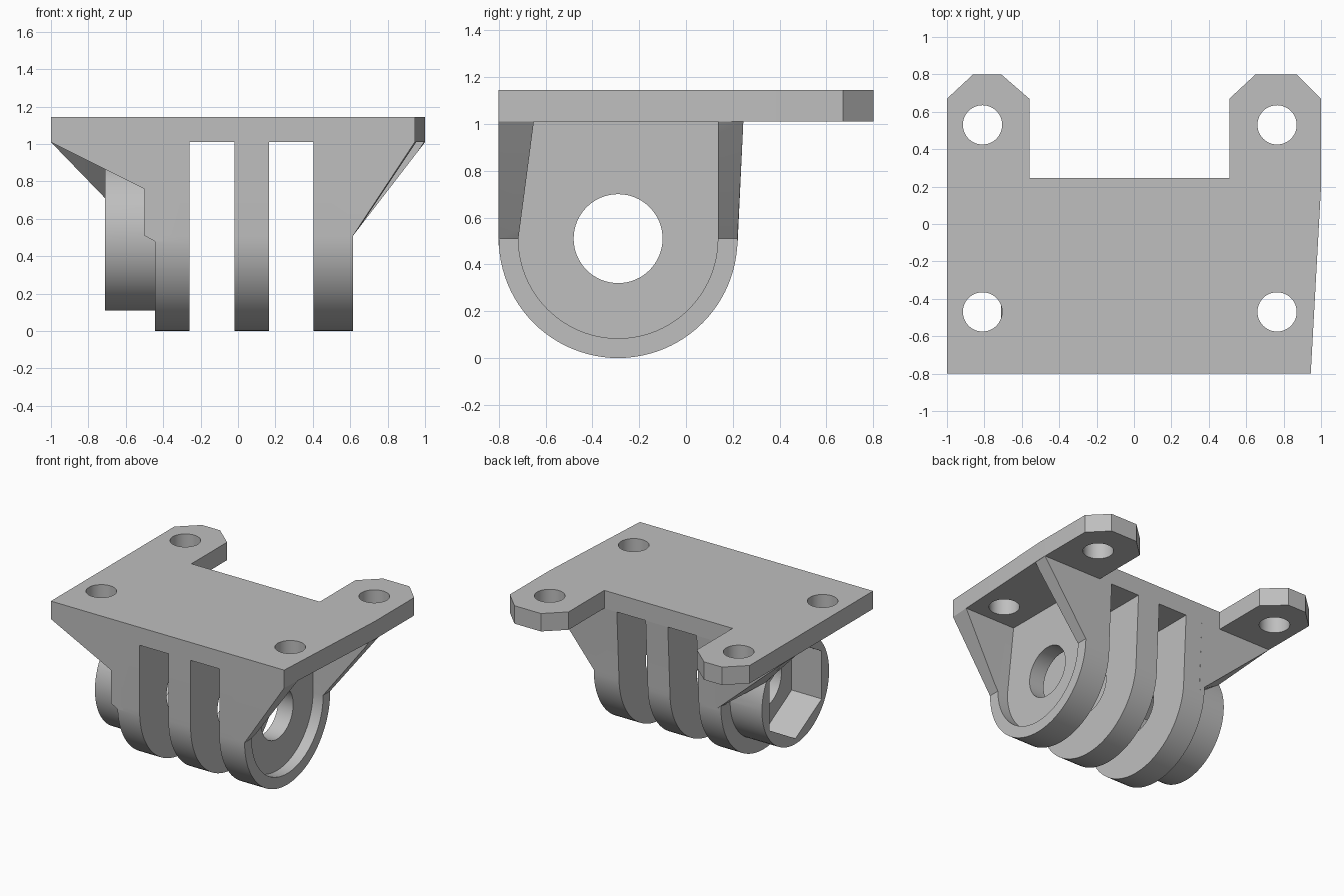
import bpy
import bmesh
from math import cos, sin, pi, radians

cube = bpy.data.objects.get("Cube")
if cube:
    bpy.data.objects.remove(cube, do_unlink=True)

grey = bpy.data.materials.new("plain grey")
grey.use_nodes = True
colour = (0.52, 0.52, 0.52, 1)
grey.diffuse_color = colour
grey.node_tree.nodes["Principled BSDF"].inputs["Base Color"].default_value = colour

PIVOT_Y, PIVOT_Z = -0.29, 0.51
UNDER, TOP = 1.01, 1.145
FRONT, BACK = -0.8, 0.245


def finish(name, bm):
    bmesh.ops.recalc_face_normals(bm, faces=bm.faces)
    mesh = bpy.data.meshes.new(name)
    bm.to_mesh(mesh)
    bm.free()
    mesh.materials.append(grey)
    obj = bpy.data.objects.new(name, mesh)
    bpy.context.collection.objects.link(obj)
    return obj


def prism(name, outline, axis, start, end):
    """Extrude a flat outline along one axis."""
    bm = bmesh.new()

    def place(p):
        p = list(p)
        p.insert(axis, start)
        return p
    face = bm.faces.new([bm.verts.new(place(p)) for p in outline])
    new = bmesh.ops.extrude_face_region(bm, geom=[face])["geom"]
    for v in new:
        if isinstance(v, bmesh.types.BMVert):
            v.co[axis] = end
    return finish(name, bm)


def hull(name, points):
    bm = bmesh.new()
    verts = [bm.verts.new(p) for p in points]
    out = bmesh.ops.convex_hull(bm, input=verts)
    spare = [g for g in out["geom_interior"] if isinstance(g, bmesh.types.BMVert)]
    bmesh.ops.delete(bm, geom=spare, context="VERTS")
    return finish(name, bm)


def arc(radius, first, last, steps, cx=PIVOT_Y, cy=PIVOT_Z):
    angles = [radians(first + (last - first) * i / steps) for i in range(steps + 1)]
    return [(cx + radius * cos(a), cy + radius * sin(a)) for a in angles]


def circle(radius, steps=64, cx=PIVOT_Y, cy=PIVOT_Z):
    return arc(radius, 90, 450, steps, cx, cy)[:-1]


def boolean(obj, tool, operation="DIFFERENCE"):
    """Apply a boolean and throw the tool away."""
    mod = obj.modifiers.new("cut", "BOOLEAN")
    mod.operation = operation
    mod.solver = "EXACT"
    mod.object = tool
    bpy.context.view_layer.objects.active = obj
    bpy.ops.object.modifier_apply(modifier=mod.name)
    bpy.data.objects.remove(tool, do_unlink=True)


# Mounting plate with two rear ears and four screw holes
plate = prism("mounting_plate", [
    (-1, FRONT), (0.945, FRONT), (1, 0.2), (1, 0.67), (0.87, 0.8), (0.65, 0.8),
    (0.51, 0.67), (0.51, BACK), (-0.56, BACK), (-0.56, 0.67),
    (-0.71, 0.8), (-0.86, 0.8), (-1, 0.67)], 2, UNDER, TOP)
for x in (-0.81, 0.765):
    for y in (-0.47, 0.53):
        boolean(plate, prism("hole_cutter", circle(0.105, 48, x, y), 2, 0.9, 1.3))

# Three hinge prongs with rounded ends
u_shape = arc(0.51, 0, -180, 48) + [(FRONT, UNDER), (BACK, UNDER)]
inner, middle, outer = [prism(name, u_shape, 0, a, b) for name, a, b in (
    ("nut_side_prong", -0.445, -0.26),
    ("middle_prong", -0.02, 0.165),
    ("head_side_prong", 0.405, 0.615))]

# Flared brace on the bolt head side, hollowed to leave two side walls
flare = hull("flare", [
    (0.5, FRONT, PIVOT_Z), (0.615, FRONT, PIVOT_Z), (0.5, FRONT, UNDER),
    (0.945, FRONT, UNDER), (0.5, 0.22, PIVOT_Z), (0.615, 0.22, PIVOT_Z),
    (0.5, BACK, UNDER), (1, BACK, UNDER)])
boolean(outer, flare, "UNION")
recess = arc(0.426, 0, -180, 48) + [(-0.65, UNDER), (-0.64, 1.1), (0.136, 1.1)]
boolean(outer, prism("recess_cutter", recess, 0, 0.53, 1.2))

# Nut boss and its two braces
boss = prism("nut_boss", circle(0.4), 0, -0.71, -0.4)
front_brace = prism("front_brace", [
    (-0.4, 0.48), (-0.445, 0.48), (-0.5, PIVOT_Z), (-0.5, 0.76),
    (-1, UNDER), (-0.4, UNDER)], 1, FRONT, -0.66)
rim = [(-0.71, y, z) for y, z in arc(0.4, 30, 65, 10)]
back_brace = hull("back_brace", rim + [
    (-1, BACK, UNDER), (-1, 0.12, UNDER), (-0.4, BACK, UNDER),
    (-0.4, -0.12, UNDER), (-0.4, 0.22, 0.48), (-0.4, 0.1, 0.48)])
for part in (boss, front_brace, back_brace):
    boolean(inner, part, "UNION")

# Hexagonal nut pocket and the bolt bore through all prongs
boolean(inner, prism("nut_cutter", circle(0.36, 6), 0, -1.2, -0.46))
for prong in (inner, middle, outer):
    boolean(prong, prism("bore_cutter", circle(0.19), 0, -1.3, 1.3))

# Smooth the round walls, keep the machined edges sharp
for obj in (plate, inner, middle, outer):
    bpy.ops.object.select_all(action="DESELECT")
    obj.select_set(True)
    bpy.context.view_layer.objects.active = obj
    bpy.ops.object.shade_smooth_by_angle(angle=radians(20))
